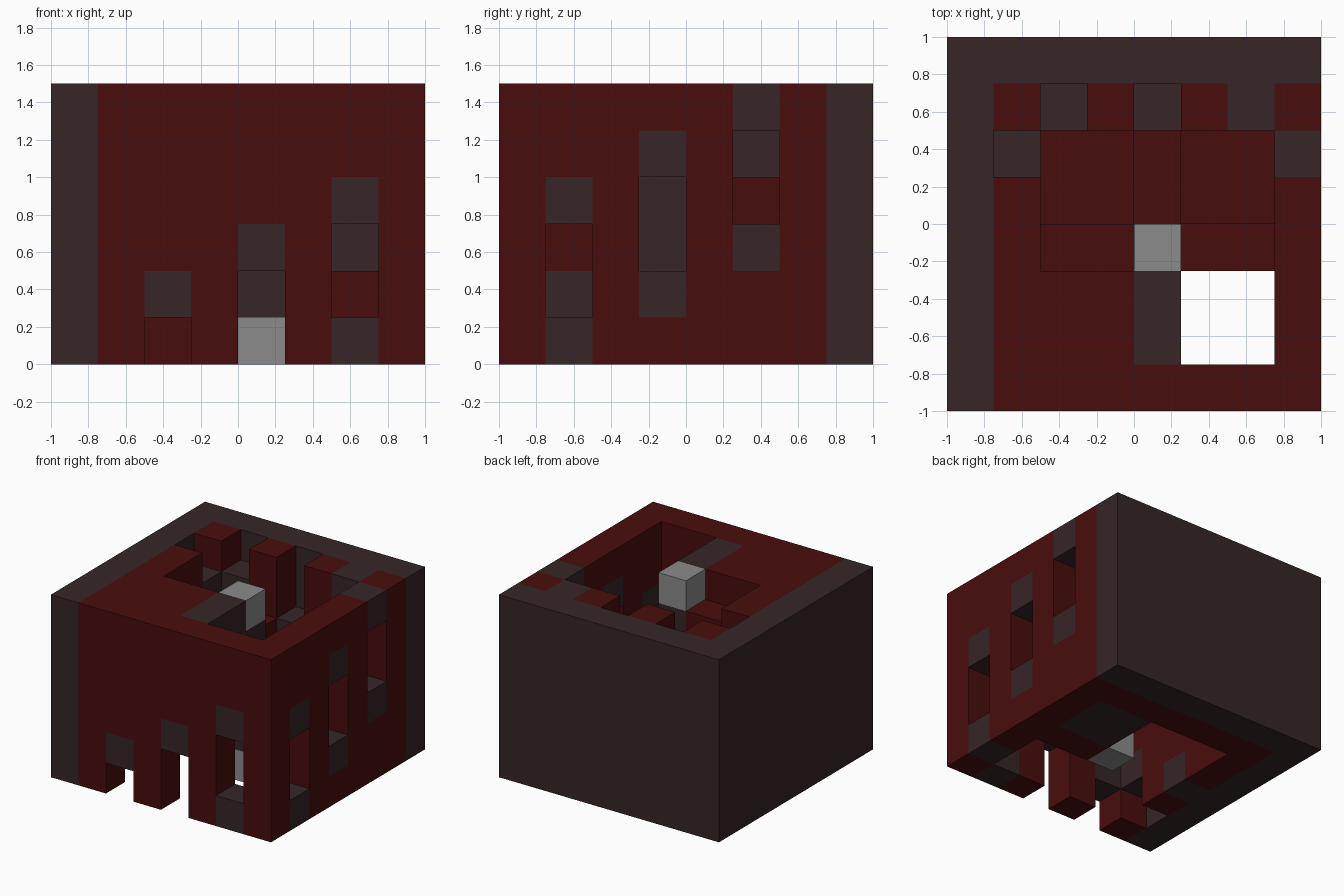
import bpy
import bmesh
from mathutils import Vector

if "Cube" in bpy.data.objects:
    bpy.data.objects.remove(bpy.data.objects["Cube"], do_unlink=True)

CELL = 0.25
HEIGHT = 6


def make_material(name, colour):
    mat = bpy.data.materials.new(name)
    mat.use_nodes = True
    mat.diffuse_color = (*colour, 1)
    mat.node_tree.nodes["Principled BSDF"].inputs["Base Color"].default_value = (*colour, 1)
    return mat


RED = make_material("deep red", (0.066, 0.004, 0.004))
DARK = make_material("dark brown", (0.038, 0.019, 0.019))
GREY = make_material("grey", (0.26, 0.26, 0.26))

# Each filled cell of the block grid stores the name of its part
cells = {}


def fill(part, xs, ys, zs):
    """Fill a box of cells, clipped to the height of the tower."""
    for x in xs:
        for y in ys:
            for z in zs:
                if 0 <= z < HEIGHT:
                    cells[x, y, z] = part


def carve(x, y, zs):
    for z in zs:
        cells.pop((x, y, z), None)


full = range(HEIGHT)

# Square red tower wall around a hollow well
fill("tower_wall", range(1, 8), range(0, 7), full)
for x in range(2, 7):
    for y in range(1, 6):
        carve(x, y, full)

# Dark outer wall on the back and the -x side
fill("outer_wall", range(0, 8), [7], full)
fill("outer_wall", [0], range(0, 7), full)

# Window slots climb with the stairs: two open cells between dark end blocks
windows = [
    (2, 0, -3), (4, 0, -2), (6, 0, -1),      # front
    (7, 1, -1), (7, 3, 0), (7, 5, 1),        # +x side
    (6, 6, 1), (4, 6, 2), (2, 6, 3),         # back
    (1, 5, 3), (1, 3, -4), (1, 1, -3),       # -x side
]
for x, y, step in windows:
    carve(x, y, (step + 2, step + 3))
    fill("window_ends", [x], [y], (step + 1, step + 4))

# Spiral stairs: red treads resting on dark undersides
low_x, mid_x, high_x = (2, 3), (4,), (5, 6)
low_y, mid_y, high_y = (1, 2), (3,), (4, 5)
sectors = [
    (high_x, mid_y), (high_x, high_y), (mid_x, high_y), (low_x, high_y),
    (low_x, mid_y), (low_x, low_y), (mid_x, low_y),
]
for step, (xs, ys) in enumerate(sectors):
    fill("stair_treads", xs, ys, [step])
    fill("stair_undersides", xs, ys, [step - 1])

# Central pole with grey ends
fill("centre_pole", mid_x, mid_y, full)
fill("pole_ends", mid_x, mid_y, (0, HEIGHT - 1))


def build_part(name, mat):
    """Make one mesh from the exposed sides of a part's cells."""
    bm = bmesh.new()
    for cell, part in cells.items():
        if part != name:
            continue
        for axis in range(3):
            for sign in (-1, 1):
                side = list(cell)
                side[axis] += sign
                if tuple(side) in cells:
                    continue
                normal, u, v = Vector(), Vector(), Vector()
                normal[axis] = sign / 2
                u[(axis + 1) % 3] = 0.5
                v[(axis + 2) % 3] = sign / 2
                centre = Vector(cell) + Vector((-3.5, -3.5, 0.5)) + normal
                corners = (-u - v, u - v, u + v, v - u)
                bm.faces.new([bm.verts.new((centre + c) * CELL) for c in corners])
    bmesh.ops.remove_doubles(bm, verts=bm.verts, dist=0.001)
    mesh = bpy.data.meshes.new(name)
    bm.to_mesh(mesh)
    bm.free()
    mesh.materials.append(mat)
    bpy.context.collection.objects.link(bpy.data.objects.new(name, mesh))


for part_name, material in [
    ("tower_wall", RED),
    ("outer_wall", DARK),
    ("window_ends", DARK),
    ("stair_treads", RED),
    ("stair_undersides", DARK),
    ("centre_pole", DARK),
    ("pole_ends", GREY),
]:
    build_part(part_name, material)
